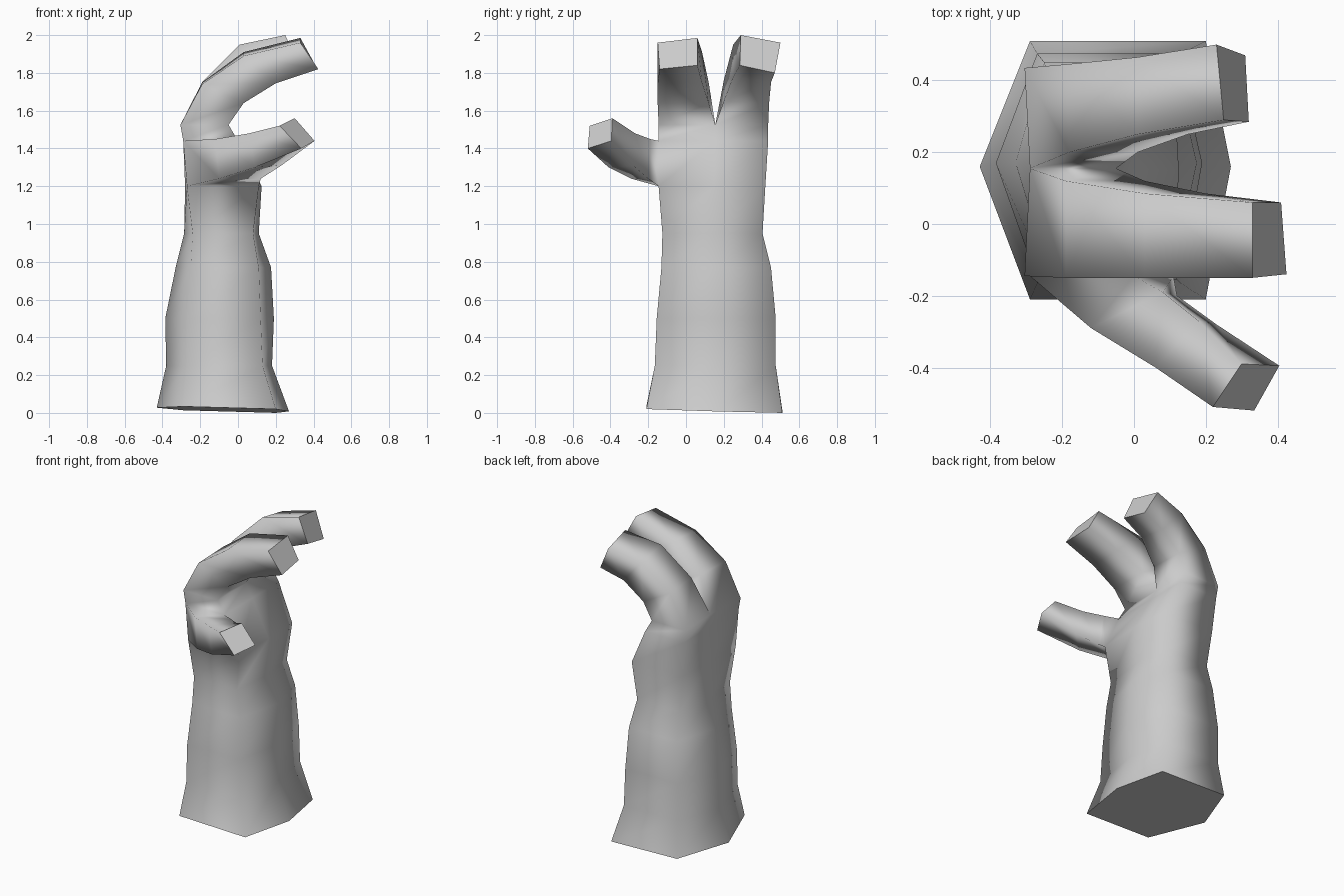
import bpy, bmesh

bm = bmesh.new()
caps = []


def ring(points):
    return [bm.verts.new(p) for p in points]


def bridge(a, b, skip=()):
    """Join two loops with quads, leaving out any skipped sides."""
    n = len(a)
    for i in range(n):
        if i not in skip:
            j = (i + 1) % n
            bm.faces.new((a[i], a[j], b[j], b[i]))


def limb(base, sections):
    """Extend a four-sided limb from a base loop and close its tip."""
    for pts in sections:
        nxt = ring(pts)
        bridge(base, nxt)
        base = nxt
    caps.append(bm.faces.new(base))


def hexagon(z, xl, xb, xc, xr, y0, y1, tilt=0.0):
    ym = (y0 + y1) / 2 + 0.01
    pts = [(xb, y0), (xc, y0), (xr, ym), (xc, y1), (xb, y1), (xl, ym)]
    return ring([(x, y, z - tilt * (x + y)) for x, y in pts])


# Forearm and palm: six-sided sections
arm = [hexagon(*s) for s in (
    (0.02, -0.43, -0.29, 0.20, 0.27, -0.21, 0.51, 0.028),
    (0.25, -0.38, -0.27, 0.13, 0.18, -0.165, 0.475),
    (0.50, -0.385, -0.27, 0.12, 0.19, -0.155, 0.475),
    (0.77, -0.33, -0.25, 0.11, 0.175, -0.13, 0.45),
    (0.95, -0.285, -0.24, 0.08, 0.11, -0.125, 0.405),
    (1.20, -0.28, -0.27, 0.11, 0.125, -0.145, 0.42),
    (1.44, -0.285, -0.29, 0.0, 0.0, -0.145, 0.435),
    (1.525, -0.29, -0.305, -0.05, -0.05, -0.145, 0.435))]
for i in range(len(arm) - 1):
    # the front side of the palm stays open for the thumb
    bridge(arm[i], arm[i + 1], skip=(0,) if i == 5 else ())
caps.append(bm.faces.new(arm[0][::-1]))

# Two fingers growing from the halves of the knuckle loop
b, c, d, e, f, a = arm[-1]
limb([b, c, d, a], (
    [(-0.19, -0.15, 1.74), (0.03, -0.15, 1.64), (0.03, 0.12, 1.64), (-0.19, 0.12, 1.75)],
    [(0.03, -0.15, 1.89), (0.20, -0.15, 1.745), (0.20, 0.085, 1.75), (0.03, 0.085, 1.91)],
    [(0.33, -0.15, 1.96), (0.425, -0.14, 1.82), (0.41, 0.06, 1.84), (0.33, 0.06, 1.985)]))
limb([a, d, e, f], (
    [(-0.18, 0.20, 1.76), (0.01, 0.20, 1.65), (0.01, 0.44, 1.64), (-0.19, 0.445, 1.75)],
    [(0.01, 0.25, 1.95), (0.15, 0.25, 1.78), (0.15, 0.45, 1.75), (0.01, 0.465, 1.91)],
    [(0.25, 0.29, 2.00), (0.32, 0.285, 1.84), (0.31, 0.47, 1.80), (0.23, 0.50, 1.96)]))

# Thumb growing from the open side of the palm
limb([arm[5][0], arm[5][1], arm[6][1], arm[6][0]], (
    [(-0.10, -0.29, 1.24), (0.12, -0.20, 1.24), (0.08, -0.19, 1.45), (-0.12, -0.29, 1.45)],
    [(0.09, -0.41, 1.30), (0.23, -0.28, 1.31), (0.18, -0.27, 1.48), (0.06, -0.40, 1.48)],
    [(0.335, -0.52, 1.40), (0.405, -0.395, 1.44), (0.30, -0.39, 1.56), (0.22, -0.51, 1.52)]))

# Smooth skin with flat ends
bmesh.ops.recalc_face_normals(bm, faces=bm.faces[:])
for face in bm.faces:
    face.smooth = face not in caps

mesh = bpy.data.meshes.new("hand")
bm.to_mesh(mesh)
bm.free()
hand = bpy.data.objects.new("hand", mesh)
bpy.context.collection.objects.link(hand)

grey = bpy.data.materials.new("light_grey")
grey.diffuse_color = (0.6, 0.6, 0.6, 1)
mesh.materials.append(grey)
